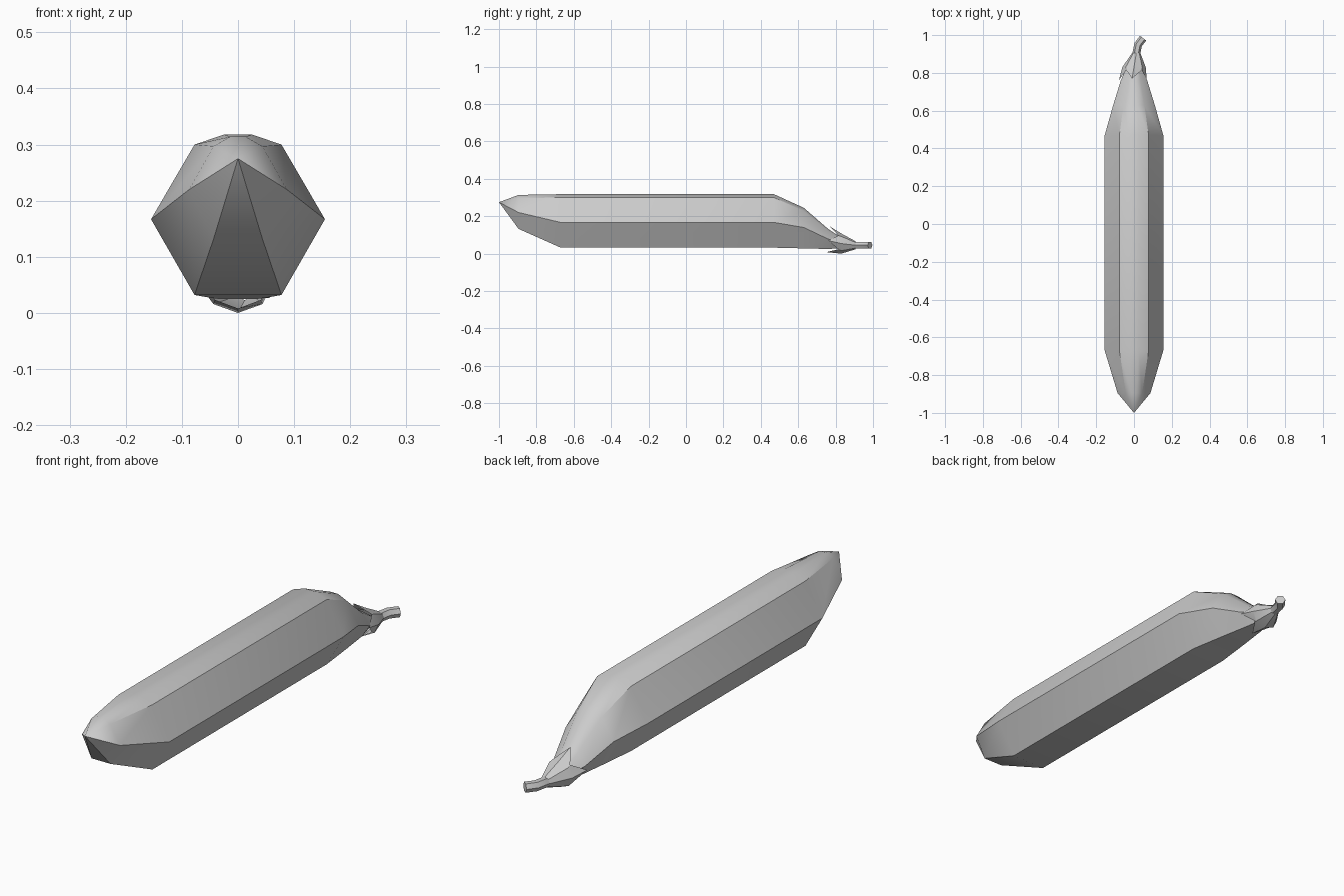
import bpy, bmesh
from math import radians, cos, sin, pi
from mathutils import Vector

cube = bpy.data.objects.get("Cube")
if cube:
    bpy.data.objects.remove(cube, do_unlink=True)

grey = bpy.data.materials.new("plain_grey")
grey.use_nodes = True
colour = (0.6, 0.6, 0.6, 1)
grey.diffuse_color = colour
grey.node_tree.nodes["Principled BSDF"].inputs["Base Color"].default_value = colour


def loft(name, rings, tip=None, cap_end=True):
    """Skin equal-length rings of points, with an optional point before the first."""
    bm = bmesh.new()
    loops = [[bm.verts.new(p) for p in ring] for ring in rings]
    n = len(loops[0])
    for a, b in zip(loops, loops[1:]):
        for i in range(n):
            j = (i + 1) % n
            bm.faces.new((a[i], a[j], b[j], b[i]))
    if tip:
        point = bm.verts.new(tip)
        for i in range(n):
            bm.faces.new((point, loops[0][(i + 1) % n], loops[0][i]))
    if cap_end:
        bm.faces.new(loops[-1])
    bmesh.ops.recalc_face_normals(bm, faces=bm.faces)
    mesh = bpy.data.meshes.new(name)
    bm.to_mesh(mesh)
    bm.free()
    mesh.materials.append(grey)
    obj = bpy.data.objects.new(name, mesh)
    bpy.context.collection.objects.link(obj)
    bpy.ops.object.select_all(action="DESELECT")
    obj.select_set(True)
    bpy.context.view_layer.objects.active = obj
    bpy.ops.object.shade_smooth_by_angle(angle=radians(30))
    return obj


# Body: hexagonal section with a softened ridge on top
def section(y, w, bottom, middle, shoulder, ridge):
    half = [(0.5, bottom), (1, middle), (0.5, shoulder), (0.16, ridge)]
    right = [(w * k, y, z) for k, z in half]
    return right + [(-x, y, z) for x, y, z in reversed(right)]


loft("body", [
    section(-0.895, 0.087, 0.132, 0.220, 0.297, 0.314),
    section(-0.67, 0.155, 0.032, 0.167, 0.300, 0.318),
    section(0.47, 0.155, 0.032, 0.167, 0.300, 0.318),
    section(0.63, 0.110, 0.028, 0.140, 0.228, 0.245),
    section(0.76, 0.070, 0.025, 0.078, 0.122, 0.132),
    section(0.85, 0.030, 0.030, 0.050, 0.068, 0.072),
], tip=(0, -1, 0.275))

# Leafy cap: four pointed lobes with notches between, narrowing to the stem
tips = [(0.068, 0.76, 0.07), (-0.01, 0.77, 0.145),
        (-0.08, 0.76, 0.065), (0, 0.75, 0.008)]
lobes, collar, neck = [], [], []
for i in range(8):
    a = i * pi / 4
    c, s = cos(a), sin(a)
    notch = (0.058 * c, 0.815, 0.06 + 0.052 * s)
    lobes.append(tips[i // 2] if i % 2 == 0 else notch)
    collar.append((0.062 * c, 0.83, 0.054 + 0.054 * s))
    neck.append((0.012 + 0.022 * c, 0.905, 0.045 + 0.022 * s))
loft("stem_cap", [lobes, collar, neck], cap_end=False)

# Stem: six-sided, bending to the left at its cut end
path = [Vector(p) for p in [(0.008, 0.88, 0.045), (0.014, 0.91, 0.045),
                            (0.022, 0.95, 0.045), (0.048, 0.984, 0.045)]]
rings = []
for k, p in enumerate(path):
    along = (path[min(k + 1, 3)] - path[max(k - 1, 0)]).normalized()
    side = Vector((along.y, -along.x, 0))
    rings.append([p + 0.021 * (side * cos(i * pi / 3) + Vector((0, 0, sin(i * pi / 3))))
                  for i in range(6)])
loft("stem", rings)
